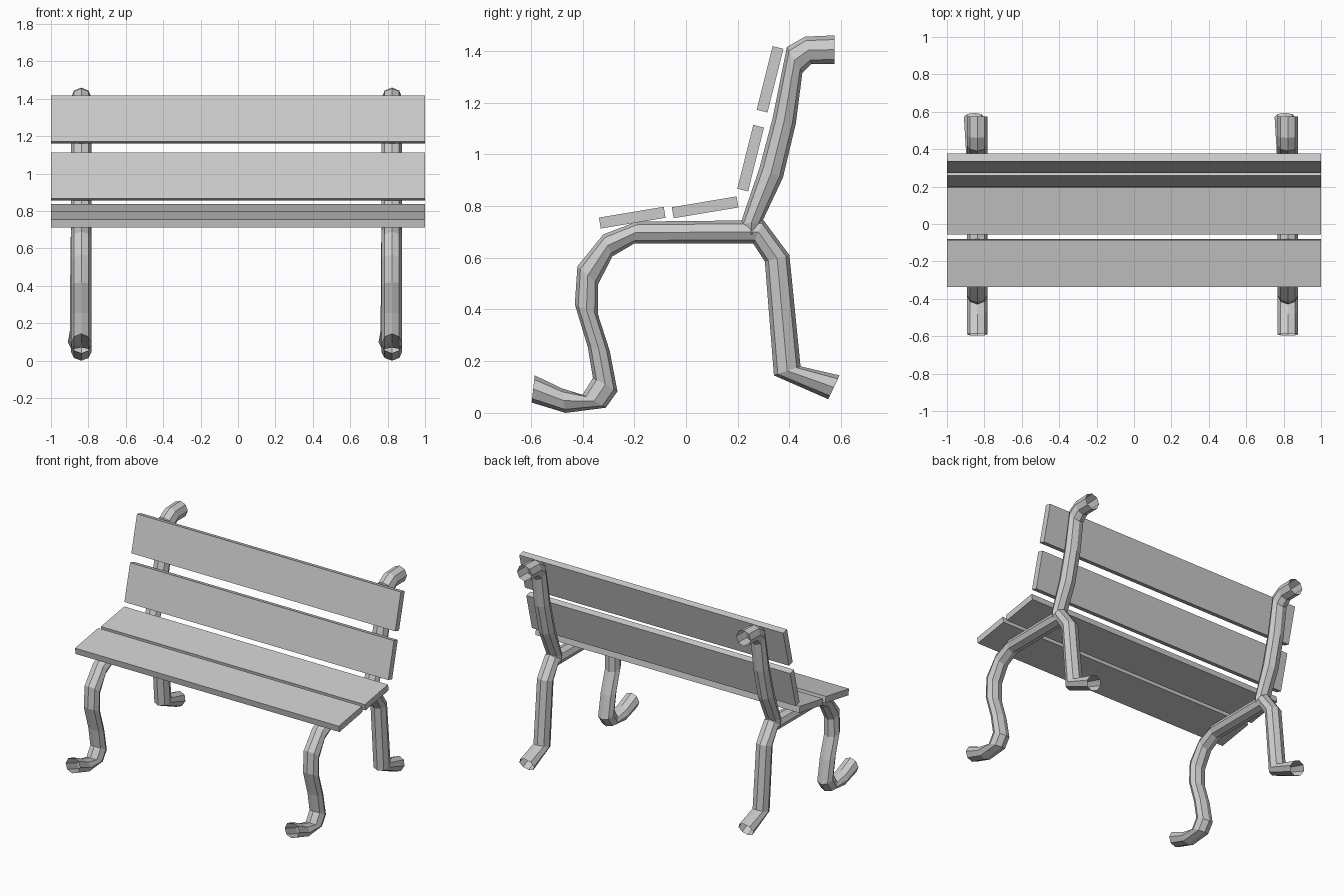
import bpy, bmesh, math
from mathutils import Vector

cube = bpy.data.objects.get("Cube")
if cube:
    bpy.data.objects.remove(cube, do_unlink=True)

SIDES = 8
TUBE_HALF_WIDTH = 0.055

grey = bpy.data.materials.new("plain_grey")
grey.use_nodes = True
colour = (0.6, 0.6, 0.6, 1)
grey.diffuse_color = colour
grey.node_tree.nodes["Principled BSDF"].inputs["Base Color"].default_value = colour


def add_object(name, bm):
    mesh = bpy.data.meshes.new(name)
    bm.to_mesh(mesh)
    bm.free()
    mesh.materials.append(grey)
    obj = bpy.data.objects.new(name, mesh)
    bpy.context.collection.objects.link(obj)
    return obj


def tube(name, x, rings, lean=0.0):
    """Open-ended tube; each ring spans two opposite (y, z) silhouette points."""
    bm = bmesh.new()
    loops = []
    for y1, z1, y2, z2 in rings:
        a, b = Vector((x, y1, z1)), Vector((x, y2, z2))
        centre, arm = (a + b) / 2, (b - a) / 2
        centre.x -= lean * max(0, centre.y - 0.3)
        side = Vector((TUBE_HALF_WIDTH, 0, 0))
        angles = [math.tau * i / SIDES for i in range(SIDES)]
        loops.append([bm.verts.new(centre + arm * math.cos(t) + side * math.sin(t))
                      for t in angles])
    for low, high in zip(loops, loops[1:]):
        for i in range(SIDES):
            j = (i + 1) % SIDES
            bm.faces.new((low[i], low[j], high[j], high[i]))
    bmesh.ops.recalc_face_normals(bm, faces=bm.faces[:])
    return add_object(name, bm)


def slat(name, y, z, tilt):
    """Full-width plank, tilted about the x axis."""
    bm = bmesh.new()
    bmesh.ops.create_cube(bm, size=1)
    bmesh.ops.scale(bm, vec=(2, 0.254, 0.043), verts=bm.verts[:])
    obj = add_object(name, bm)
    obj.location = (0, y, z)
    obj.rotation_euler.x = math.radians(tilt)


# Front foot, front leg, seat rail, back leg and back foot in one sweep
leg_rings = [
    (-.597, .04, -.585, .145), (-.466, 0, -.48, .095), (-.31, .02, -.4, .07),
    (-.265, .083, -.36, .135), (-.295, .24, -.38, .255), (-.34, .38, -.43, .42),
    (-.34, .497, -.42, .567), (-.285, .605, -.32, .69), (-.2, .655, -.19, .74),
    (.26, .655, .3, .745), (.305, .585, .4, .61), (.34, .145, .443, .18),
    (.55, .053, .594, .145),
]

# Backrest post, curling backwards at the top
post_rings = [
    (.27, .69, .235, .69), (.295, .74, .21, .73), (.375, .91, .285, .95),
    (.425, 1.12, .335, 1.14), (.45, 1.315, .39, 1.415), (.485, 1.35, .46, 1.455),
    (.575, 1.35, .575, 1.46),
]

for label, x in (("left", 0.823), ("right", -0.838)):
    tube(label + "_leg_frame", x, leg_rings, lean=0.06)
    tube(label + "_back_post", x, post_rings)

# Seat and backrest planks
slat("front_seat_slat", -0.208, 0.755, 9.5)
slat("rear_seat_slat", 0.074, 0.795, 9.5)
slat("lower_back_slat", 0.25, 0.985, 76)
slat("upper_back_slat", 0.325, 1.29, 76)
